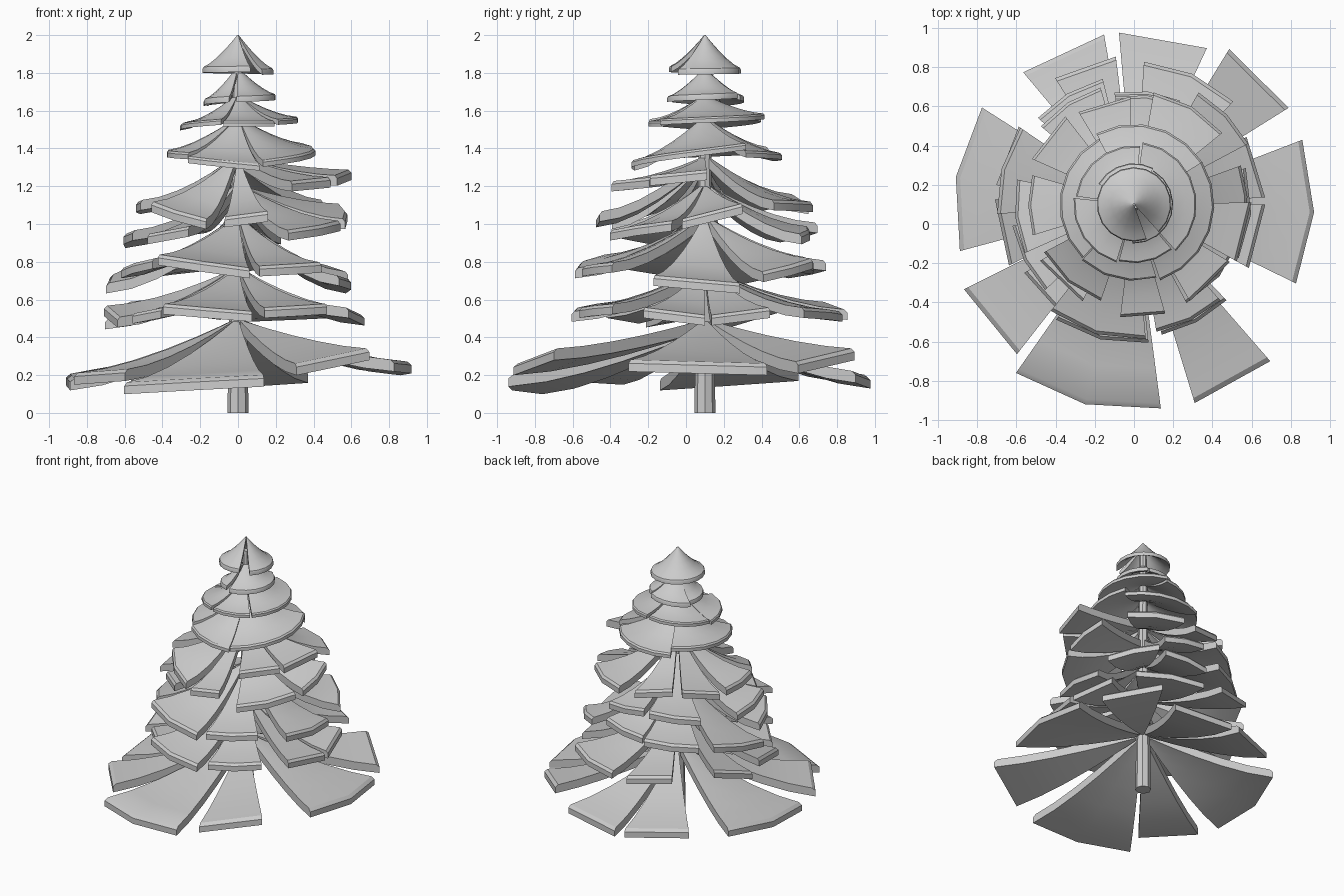
import bpy, bmesh
from math import radians, cos, sin, ceil

CY = 0.1  # trunk axis sits slightly behind the centre


def add_branch(bm, a0, a1, r, z0, z1, root, th, power, inner, step):
    """Thick fan-shaped bough: steep at the trunk, flattening to a blunt rim."""
    n = max(1, ceil((a1 - a0) / step))
    ts = (0, 0.1, 0.22, 0.4, 0.6, 0.8, 0.975)
    sections = []
    for i in range(n + 1):
        u = i / n
        a = radians(a0 + (a1 - a0) * u)
        rim = z0 + (z1 - z0) * u
        top = rim + th / 2
        path = []
        for t in ts:
            path.append((inner + (r - inner) * t, top + (root - top) * (1 - t) ** power))
        path.append((r, top - th * 0.3))
        low = [(r, rim - th / 2)]
        for t in reversed(ts[:-1]):
            low.append((inner + (r - inner) * t,
                        top + (root - top) * (1 - t) ** power - th))
        sections.append([bm.verts.new((p * cos(a), CY + p * sin(a), z))
                         for p, z in path + low])
    m = len(sections[0])
    for s, q in zip(sections, sections[1:]):
        for j in range(m):
            k = (j + 1) % m
            bm.faces.new((s[j], s[k], q[k], q[j]))
    # side walls as strips between the upper and lower edges
    for s in (sections[0], sections[-1]):
        for j in range(6):
            bm.faces.new((s[j], s[j + 1], s[m - 2 - j], s[m - 1 - j]))
        bm.faces.new((s[6], s[7], s[8]))


def tier(name, root, boughs, th=0.055, power=1.65, inner=0.03, step=31):
    bm = bmesh.new()
    for b in boughs:
        add_branch(bm, *b, root, th, power, inner, step)
    bmesh.ops.recalc_face_normals(bm, faces=bm.faces)
    me = bpy.data.meshes.new(name)
    bm.to_mesh(me)
    bm.free()
    ob = bpy.data.objects.new(name, me)
    bpy.context.collection.objects.link(ob)
    bpy.ops.object.select_all(action='DESELECT')
    ob.select_set(True)
    bpy.context.view_layer.objects.active = ob
    bpy.ops.object.shade_smooth_by_angle(angle=radians(30))


# Trunk
bpy.ops.mesh.primitive_cone_add(vertices=8, radius1=0.056, radius2=0.025,
                                depth=1.9, location=(0, CY, 0.95))
bpy.context.object.name = "trunk"

# Boughs: start angle, end angle, radius, rim height at each end
tier("bottom_boughs", 0.49, [
    (-125, -82.5, 1.05, 0.13, 0.17), (-73, -49, 1.06, 0.23, 0.31),
    (-26, 21, 0.92, 0.25, 0.23), (32, 58.5, 0.93, 0.24, 0.31),
    (65, 95, 0.88, 0.19, 0.16), (100, 130, 0.88, 0.17, 0.20),
    (147.5, 195, 0.92, 0.20, 0.15), (206.5, 232, 0.97, 0.18, 0.20)],
    th=0.062, power=1.5)

tier("second_boughs", 0.76, [
    (-124, -84, 0.71, 0.55, 0.51), (-78, -46, 0.68, 0.53, 0.55),
    (-29, 0, 0.67, 0.53, 0.49), (3, 31, 0.67, 0.49, 0.53),
    (46, 86, 0.73, 0.53, 0.51), (97, 122, 0.76, 0.52, 0.56),
    (146, 172, 0.71, 0.56, 0.47), (178, 206, 0.71, 0.54, 0.48),
    (212, 232, 0.66, 0.50, 0.53)])

tier("third_boughs", 1.03, [
    (-128, -85, 0.69, 0.81, 0.74), (-80, -48, 0.66, 0.75, 0.77),
    (-27, 18, 0.60, 0.70, 0.66), (28, 60, 0.66, 0.72, 0.79),
    (66, 100, 0.58, 0.80, 0.76), (104, 138, 0.66, 0.78, 0.74),
    (146, 184, 0.70, 0.75, 0.66), (190, 224, 0.63, 0.74, 0.79)])

tier("fourth_boughs", 1.20, [
    (-62, -18, 0.57, 0.94, 0.99), (-12, 20, 0.58, 1.00, 1.08),
    (66, 100, 0.56, 0.92, 0.96), (106, 140, 0.62, 0.98, 0.93),
    (168, 204, 0.61, 0.90, 0.94), (211, 242, 0.56, 0.92, 0.96)])

tier("fifth_boughs", 1.35, [
    (-152, -109, 0.52, 1.09, 1.00), (-97, -74, 0.58, 1.01, 1.04),
    (-60, -31, 0.57, 1.20, 1.22), (-29, 1, 0.60, 1.23, 1.26),
    (39, 80, 0.58, 1.10, 1.09), (92, 121, 0.55, 1.08, 1.13),
    (128, 156, 0.57, 1.13, 1.08), (164, 197, 0.54, 1.08, 1.10)])

tier("sixth_boughs", 1.55, [
    (-133, -73, 0.39, 1.34, 1.30), (-71, 32, 0.41, 1.32, 1.41),
    (32, 118, 0.41, 1.37, 1.35), (118, 226, 0.38, 1.39, 1.36)],
    th=0.035, power=1.5, step=20)

tier("seventh_boughs", 1.67, [
    (-105, -50, 0.30, 1.53, 1.53), (-48, 82, 0.32, 1.54, 1.57),
    (84, 172, 0.30, 1.56, 1.52), (174, 253, 0.31, 1.51, 1.54)],
    th=0.03, power=1.6, step=20)

tier("eighth_boughs", 1.80, [
    (-92, 60, 0.20, 1.66, 1.68), (62, 150, 0.21, 1.67, 1.64),
    (152, 255, 0.18, 1.64, 1.66)], th=0.03, power=1.4, step=20)

tier("top_cone", 2.0, [(-48, 290, 0.19, 1.805, 1.82)],
     th=0.03, power=1.35, inner=0.004, step=20)
